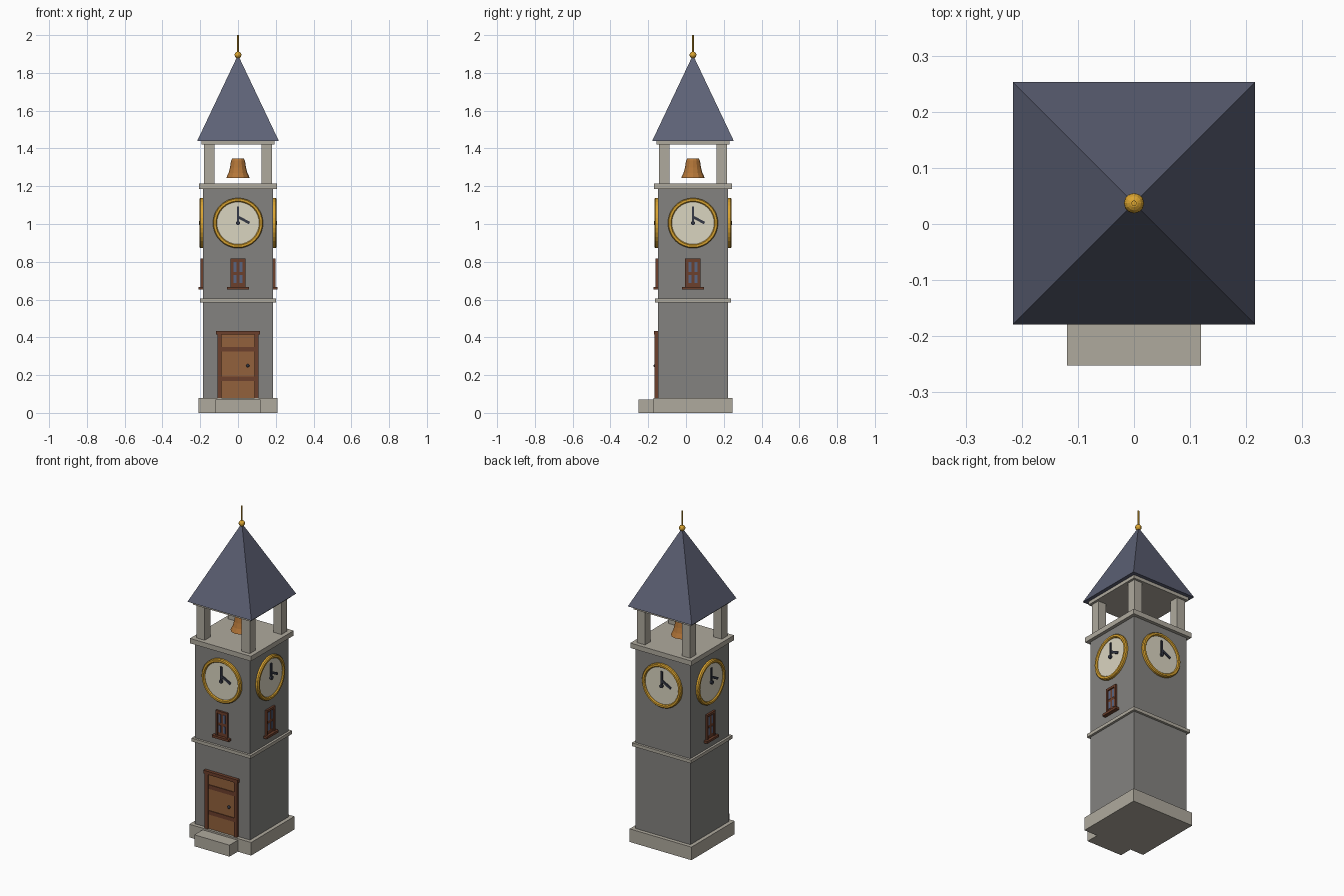
import bpy, bmesh, math
from mathutils import Matrix, Vector

cube = bpy.data.objects.get("Cube")
if cube:
    bpy.data.objects.remove(cube, do_unlink=True)

AXIS_Y = 0.037      # tower axis, shifted back to make room for the step
WALL = 0.186        # half width of the tower shaft


def material(name, color):
    m = bpy.data.materials.new(name)
    m.use_nodes = True
    m.diffuse_color = (*color, 1)
    m.node_tree.nodes["Principled BSDF"].inputs["Base Color"].default_value = (*color, 1)
    return m


wall_grey = material("wall grey", (0.23, 0.225, 0.215))
pale_stone = material("pale stone", (0.43, 0.40, 0.34))
slate = material("slate", (0.11, 0.12, 0.18))
gold = material("gold", (0.70, 0.37, 0.03))
cream = material("cream", (0.70, 0.66, 0.53))
iron = material("dark iron", (0.035, 0.04, 0.06))
door_wood = material("door wood", (0.29, 0.12, 0.045))
dark_wood = material("dark wood", (0.15, 0.05, 0.025))
bronze = material("bell bronze", (0.45, 0.18, 0.04))
glass = material("window glass", (0.10, 0.13, 0.22))


def finish(name, bm, mat, matrix):
    bmesh.ops.recalc_face_normals(bm, faces=bm.faces)
    bm.transform(matrix)
    mesh = bpy.data.meshes.new(name)
    bm.to_mesh(mesh)
    bm.free()
    mesh.materials.append(mat)
    ob = bpy.data.objects.new(name, mesh)
    bpy.context.collection.objects.link(ob)
    return ob


TOWER = Matrix.Translation((0, AXIS_Y, 0))


def wall_frame(turns):
    """Frame of one wall: x along the wall, -y outward from its surface."""
    return TOWER @ Matrix.Rotation(turns * math.pi / 2, 4, 'Z') @ Matrix.Translation((0, -WALL, 0))


def box(name, mat, x, y, z, matrix=TOWER):
    bm = bmesh.new()
    bmesh.ops.create_cube(bm, size=1)
    for v in bm.verts:
        for i, (low, high) in enumerate((x, y, z)):
            v.co[i] = low if v.co[i] < 0 else high
    return finish(name, bm, mat, matrix)


def slab(name, mat, half, low, high):
    return box(name, mat, (-half, half), (-half, half), (low, high))


def lathe(name, mat, profile, sides, matrix, closed=False):
    """Turn a (radius, height) profile around z."""
    bm = bmesh.new()
    verts = [bm.verts.new((r, 0, h)) for r, h in profile]
    pairs = list(zip(verts, verts[1:])) + ([(verts[-1], verts[0])] if closed else [])
    edges = [bm.edges.new(p) for p in pairs]
    bmesh.ops.spin(bm, geom=verts + edges, cent=(0, 0, 0), axis=(0, 0, 1),
                   angle=math.tau, steps=sides, use_duplicate=False)
    bmesh.ops.remove_doubles(bm, verts=bm.verts, dist=0.0001)
    return finish(name, bm, mat, matrix)


# Masonry
slab("base", pale_stone, 0.209, 0, 0.08)
box("front_step", pale_stone, (-0.119, 0.119), (-0.252, -0.172), (0, 0.07), Matrix())
slab("shaft", wall_grey, WALL, 0.08, 1.185)
slab("string_course", pale_stone, 0.2, 0.585, 0.605)
slab("belfry_floor", pale_stone, 0.206, 1.185, 1.215)
slab("belfry_lintel", pale_stone, 0.194, 1.42, 1.443)
for i in range(4):
    box(f"belfry_post_{i + 1}", pale_stone, (0.125, 0.18), (0.125, 0.18), (1.215, 1.42),
        TOWER @ Matrix.Rotation(i * math.pi / 2, 4, 'Z'))

# Pyramid roof with finial
bm = bmesh.new()
bmesh.ops.create_cone(bm, cap_ends=True, segments=4, radius1=0.216 * math.sqrt(2), radius2=0,
                      depth=0.455, matrix=Matrix.Translation((0, 0, 1.6675))
                      @ Matrix.Rotation(math.pi / 4, 4, 'Z'))
finish("roof", bm, slate, TOWER)
bm = bmesh.new()
bmesh.ops.create_uvsphere(bm, u_segments=12, v_segments=8, radius=0.018,
                          matrix=Matrix.Translation((0, 0, 1.895)))
finish("finial_ball", bm, gold, TOWER)
lathe("finial_rod", gold, [(0, 1.9), (0.005, 1.9), (0.005, 2), (0, 2)], 8, TOWER)

# Hanging bell, hollow inside
lathe("bell", bronze, [(0, 1.348), (0.03, 1.348), (0.037, 1.335), (0.042, 1.30), (0.05, 1.27),
                       (0.063, 1.243), (0.056, 1.243), (0.04, 1.27), (0.03, 1.325), (0, 1.33)],
      12, TOWER)

# Clocks on all four walls
CLOCK_Z = 1.005
for turns, side in enumerate(("front", "left", "back", "right")):
    centre = wall_frame(turns) @ Matrix.Translation((0, 0, CLOCK_Z))
    dial = centre @ Matrix.Rotation(math.pi / 2, 4, 'X')
    lathe(f"{side}_clock_face", cream, [(0, 0), (0.118, 0), (0.118, 0.009), (0, 0.009)], 32, dial)
    lathe(f"{side}_clock_rim", gold, [(0.133, 0), (0.133, 0.012), (0.128, 0.018),
                                      (0.117, 0.018), (0.112, 0.012), (0.112, 0)], 32, dial, True)
    lathe(f"{side}_clock_hub", iron, [(0, 0.008), (0.011, 0.008), (0.011, 0.021), (0, 0.021)], 12, dial)
    box(f"{side}_minute_hand", iron, (-0.006, 0.006), (-0.016, -0.008), (0, 0.088), centre)
    hour = centre @ Matrix.Translation((0.031, 0, 0.016)) @ Matrix.Rotation(math.radians(28), 4, 'Y')
    box(f"{side}_hour_hand", iron, (-0.034, 0.034), (-0.015, -0.008), (-0.007, 0.007), hour)

# Windows on the front and both sides
for turns, side in ((0, "front"), (1, "left"), (3, "right")):
    wall = wall_frame(turns)
    box(f"{side}_window_sash", dark_wood, (-0.04, 0.04), (-0.006, 0), (0.66, 0.818), wall)
    for s in (-1, 1):
        jamb = sorted((s * 0.028, s * 0.041))
        box(f"{side}_window_jamb", dark_wood, jamb, (-0.012, 0), (0.66, 0.818), wall)
        for low, high in ((0.687, 0.73), (0.747, 0.798)):
            pane = sorted((s * 0.007, s * 0.023))
            box(f"{side}_window_pane", glass, pane, (-0.008, -0.004), (low, high), wall)
    box(f"{side}_window_head", dark_wood, (-0.041, 0.041), (-0.012, 0), (0.804, 0.818), wall)
    box(f"{side}_window_sill", dark_wood, (-0.057, 0.057), (-0.023, 0), (0.652, 0.666), wall)

# Front door
front = wall_frame(0)
box("door_panel", door_wood, (-0.09, 0.09), (-0.008, 0), (0.08, 0.415), front)
for low, high in ((0.168, 0.192), (0.325, 0.35)):
    box("door_brace", dark_wood, (-0.088, 0.088), (-0.012, 0), (low, high), front)
for s in (-1, 1):
    box("door_jamb", dark_wood, sorted((s * 0.088, s * 0.109)), (-0.017, 0), (0.08, 0.415), front)
box("door_head", dark_wood, (-0.116, 0.116), (-0.02, 0), (0.414, 0.434), front)
bm = bmesh.new()
bmesh.ops.create_uvsphere(bm, u_segments=10, v_segments=6, radius=0.009,
                          matrix=Matrix.Translation((0.052, -0.014, 0.25)))
finish("door_knob", bm, iron, front)
